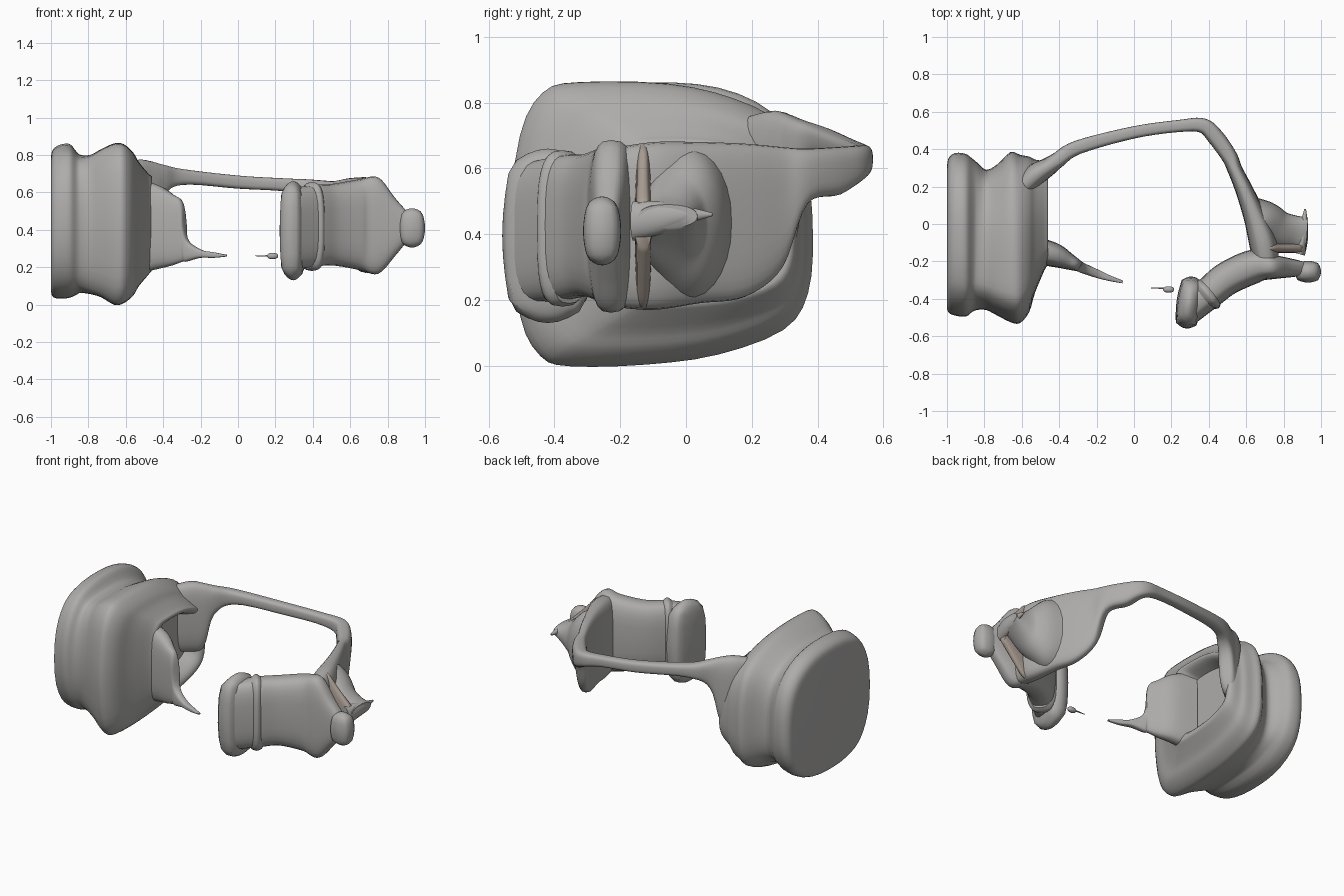
import bpy, bmesh, math
from mathutils import Vector

if "Cube" in bpy.data.objects:
    bpy.data.objects.remove(bpy.data.objects["Cube"])


def paint(ob, name, color):
    mat = bpy.data.materials.get(name) or bpy.data.materials.new(name)
    mat.diffuse_color = (*color, 1)
    mat.use_nodes = True
    mat.node_tree.nodes["Principled BSDF"].inputs["Base Color"].default_value = mat.diffuse_color
    ob.data.materials.append(mat)


GREY = ("worn_grey", (.42, .415, .405))
RUST = ("rusty_grey", (.40, .34, .29))


def spline(pts, steps, closed=False):
    """Catmull-Rom resampling of rows of numbers."""
    n = len(pts)
    get = (lambda i: pts[i % n]) if closed else (lambda i: pts[min(max(i, 0), n - 1)])
    out = []
    for i in range(n if closed else n - 1):
        a, b, c, d = get(i - 1), get(i), get(i + 1), get(i + 2)
        for s in range(steps):
            t = s / steps
            out.append([0.5 * (2 * q + (r - p) * t + (2 * p - 5 * q + 4 * r - w) * t * t
                               + (3 * q - p - 3 * r + w) * t ** 3)
                        for p, q, r, w in zip(a, b, c, d)])
    if not closed:
        out.append(list(pts[-1]))
    return out


def skin(name, rings, color=GREY, angle=50):
    """Join rings of points into a closed, smooth-shaded object."""
    bm = bmesh.new()
    vs = [[bm.verts.new(p) for p in r] for r in rings]
    n = len(vs[0])
    for a, b in zip(vs, vs[1:]):
        for i in range(n):
            j = (i + 1) % n
            bm.faces.new((a[i], a[j], b[j], b[i]))
    bm.faces.new(vs[0])
    bm.faces.new(vs[-1])
    bmesh.ops.recalc_face_normals(bm, faces=bm.faces)
    me = bpy.data.meshes.new(name)
    bm.to_mesh(me)
    bm.free()
    ob = bpy.data.objects.new(name, me)
    bpy.context.collection.objects.link(ob)
    bpy.context.view_layer.objects.active = ob
    for o in bpy.context.selected_objects:
        o.select_set(False)
    ob.select_set(True)
    bpy.ops.object.shade_smooth_by_angle(angle=math.radians(angle))
    paint(ob, *color)
    return ob


def wall(name, sections, power=3.0, sides=28, color=GREY):
    """Upright strip along a path; each section is x, y, bottom, top, thickness."""
    rows = spline(sections, 5)
    rings = []
    for k, (x, y, lo, hi, th) in enumerate(rows):
        a, b = rows[max(k - 1, 0)], rows[min(k + 1, len(rows) - 1)]
        d = Vector((b[0] - a[0], b[1] - a[1], 0)).normalized()
        side = Vector((-d.y, d.x, 0))
        ring = []
        for i in range(sides):
            t = 2 * math.pi * i / sides
            c, s = math.cos(t), math.sin(t)
            u = math.copysign(abs(c) ** (2 / power), c)
            v = math.copysign(abs(s) ** (2 / power), s)
            ring.append(Vector((x, y, (lo + hi) / 2)) + side * u * th / 2
                        + Vector((0, 0, v * (hi - lo) / 2)))
        rings.append(ring)
    return skin(name, rings, color)


def lump(name, center, size, turn=0, box=.4):
    """Ellipsoid pushed toward a box."""
    bpy.ops.mesh.primitive_uv_sphere_add(segments=24, ring_count=14, location=center)
    ob = bpy.context.object
    ob.name = name
    for v in ob.data.vertices:
        v.co = v.co * (1 - box + box / max(abs(c) for c in v.co))
    ob.scale = size
    ob.rotation_euler.z = turn
    bpy.ops.object.shade_smooth()
    paint(ob, *GREY)
    return ob


# left block: lopsided rounded outline (y, z), scaled along x, rounder at the end cap
outline = spline([(-.53, .43), (-.50, .70), (-.43, .83), (-.32, .86), (-.05, .855), (.15, .81),
                  (.30, .73), (.37, .60), (.39, .40), (.375, .22), (.30, .11), (.10, .035),
                  (-.12, .005), (-.35, 0), (-.44, .03), (-.50, .15)], 3, closed=True)
# stations: x, y min, y max, z min, z max, roundness
stations = [(-1, -.45, .31, .07, .79, .8), (-.99, -.475, .355, .04, .83, .8),
            (-.955, -.49, .38, .03, .855, .8), (-.90, -.495, .375, .035, .86, .75),
            (-.865, -.47, .35, .05, .82, .6), (-.84, -.46, .33, .06, .80, .4),
            (-.79, -.46, .29, .055, .80, .15), (-.73, -.49, .32, .04, .83, 0),
            (-.66, -.525, .385, .0, .86, 0), (-.61, -.53, .37, .01, .855, 0),
            (-.56, -.47, .36, .05, .81, 0), (-.53, -.37, .345, .10, .76, 0),
            (-.48, -.25, .335, .16, .70, 0), (-.46, -.21, .315, .19, .68, 0),
            (-.48, -.15, .28, .23, .65, 0), (-.55, -.12, .25, .27, .62, 0)]
rings = []
for x, y0, y1, z0, z1, rnd in spline(stations, 3):
    ring = []
    for y, z in outline:
        u, v = (y + .07) / .46, (z - .43) / .43
        a, p = math.atan2(v, u), 2.5
        r = (abs(math.cos(a)) ** p + abs(math.sin(a)) ** p) ** (-1 / p)
        u += (r * math.cos(a) - u) * rnd
        v += (r * math.sin(a) - v) * rnd
        ring.append((x, (y0 + y1) / 2 + u * (y1 - y0) / 2, (z0 + z1) / 2 + v * (z1 - z0) / 2))
    rings.append(ring)
skin("left_block", rings)

# torn tongue at the front of the block
wall("front_tongue", [(-.56, -.13, .16, .68, .14), (-.43, -.165, .19, .64, .13),
                      (-.35, -.20, .21, .59, .09), (-.295, -.225, .23, .54, .06),
                      (-.275, -.235, .23, .36, .055), (-.20, -.265, .25, .295, .045),
                      (-.13, -.29, .25, .28, .03), (-.06, -.31, .257, .267, .015)])

# rear rod that widens into the right wing
wall("rear_rod_and_wing", [(-.62, .17, .34, .75, .10), (-.53, .26, .33, .775, .12),
                           (-.46, .305, .36, .765, .10), (-.41, .34, .57, .75, .085),
                           (-.30, .41, .64, .725, .075), (0, .49, .62, .69, .065),
                           (.25, .525, .605, .675, .065), (.37, .525, .57, .67, .08),
                           (.44, .46, .52, .665, .09), (.51, .36, .49, .66, .085),
                           (.54, .29, .30, .665, .08), (.59, .18, .21, .675, .095),
                           (.645, .04, .19, .68, .12), (.69, -.10, .17, .68, .15),
                           (.71, -.23, .18, .66, .13)])

# right front arm, outer wedge and end flange
wall("front_arm", [(.92, -.24, .36, .48, .07), (.84, -.235, .26, .57, .10),
                   (.75, -.23, .165, .68, .13), (.65, -.225, .185, .67, .18),
                   (.50, -.29, .21, .645, .18), (.40, -.37, .20, .64, .17),
                   (.29, -.46, .19, .62, .16)])
wall("outer_wedge", [(.645, .0, .20, .67, .28), (.70, -.01, .21, .65, .26),
                     (.78, -.04, .28, .58, .22), (.86, -.05, .36, .52, .19),
                     (.925, -.055, .42, .49, .18)], power=2.2)
wall("wedge_spike", [(.88, -.16, .38, .50, .07), (.90, -.08, .40, .50, .06),
                     (.91, .0, .43, .485, .04), (.915, .08, .455, .465, .01)], power=2)
wall("hinge_band", [(.68, -.13, .17, .675, .05), (.74, -.13, .18, .665, .05),
                    (.80, -.13, .24, .60, .05), (.90, -.13, .36, .50, .05)], color=RUST)
lump("end_flange", (.295, -.42, .395), (.068, .14, .265), math.radians(-8))
wall("flange_ridge", [(.37, -.395, .19, .635, .15), (.395, -.375, .18, .655, .19),
                      (.42, -.355, .19, .635, .15)])
lump("side_knob", (.93, -.255, .41), (.07, .058, .105), box=.25)

# small loose fragment
lump("loose_chip", (.185, -.35, .26), (.03, .017, .017), box=.1)
wall("loose_needle", [(.09, -.342, .259, .262, .003), (.15, -.344, .256, .264, .008),
                      (.18, -.35, .257, .265, .01)])
